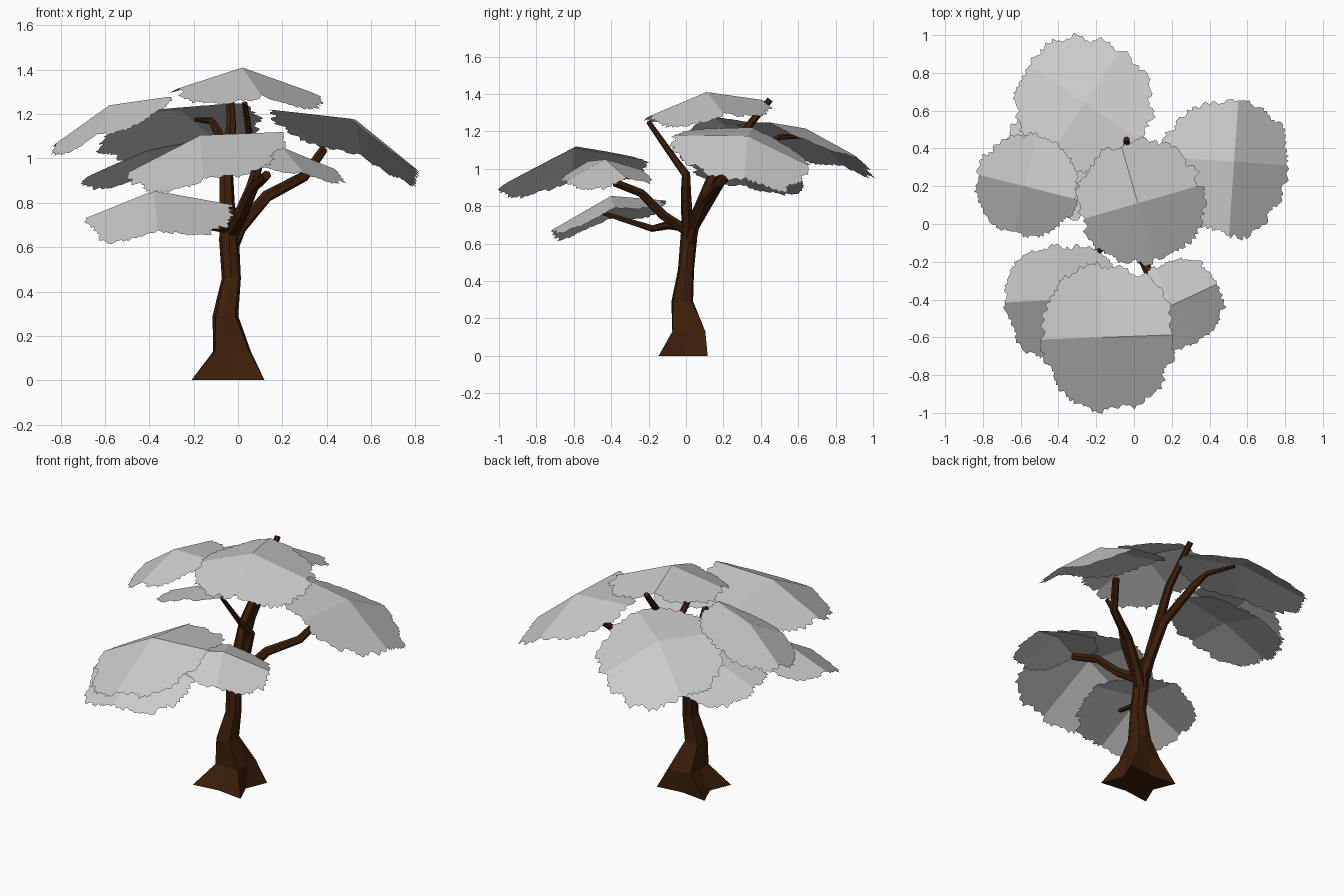
import bpy, bmesh, math, random
from mathutils import Vector

if "Cube" in bpy.data.objects:
    bpy.data.objects.remove(bpy.data.objects["Cube"])

random.seed(4)


def material(name, rgb):
    m = bpy.data.materials.new(name)
    m.diffuse_color = (*rgb, 1)
    m.use_nodes = True
    m.node_tree.nodes["Principled BSDF"].inputs["Base Color"].default_value = m.diffuse_color
    return m


BARK = material("dark brown bark", (0.047, 0.013, 0.003))
LEAF = material("pale grey foliage", (0.59, 0.59, 0.59))


def finish(name, bm, mat):
    me = bpy.data.meshes.new(name)
    bm.to_mesh(me)
    bm.free()
    me.materials.append(mat)
    ob = bpy.data.objects.new(name, me)
    bpy.context.collection.objects.link(ob)


def loft(name, rings):
    """Skin a list of closed rings and cap both ends."""
    bm = bmesh.new()
    loops = [[bm.verts.new(p) for p in ring] for ring in rings]
    n = len(loops[0])
    for a, b in zip(loops, loops[1:]):
        for i in range(n):
            j = (i + 1) % n
            bm.faces.new((a[i], a[j], b[j], b[i]))
    bm.faces.new(loops[0][::-1])
    bm.faces.new(loops[-1])
    bmesh.ops.recalc_face_normals(bm, faces=bm.faces)
    finish(name, bm, BARK)


# Trunk: eight sides, flaring into four pointed roots
# (centre x, centre y, z, root radius x, root radius y, radius between roots)
trunk = [(-0.045, -0.015, 0.0, 0.233, 0.185, 0.11), (-0.027, 0.015, 0.13, 0.11, 0.125, 0.085),
         (-0.057, -0.02, 0.29, 0.062, 0.07, 0.058), (-0.03, 0.0, 0.46, 0.045, 0.047, 0.043),
         (-0.04, 0.015, 0.63, 0.045, 0.045, 0.045), (-0.045, 0.02, 0.78, 0.036, 0.036, 0.036)]
loft("trunk", [[(x + (rm if i % 2 == 0 else rx) * math.cos(i * math.pi / 4),
                 y + (rm if i % 2 == 0 else ry) * math.sin(i * math.pi / 4), z)
                for i in range(8)] for x, y, z, rx, ry, rm in trunk])


# Branches: tapered six-sided tubes
def branch(name, pts, r0, r1, sides=6):
    pts = [Vector(p) for p in pts]
    rings = []
    for k, p in enumerate(pts):
        d = (pts[min(k + 1, len(pts) - 1)] - pts[max(k - 1, 0)]).normalized()
        u = d.cross(Vector((0.31, -0.95, 0.05))).normalized()
        v = d.cross(u)
        r = r0 + (r1 - r0) * k / (len(pts) - 1)
        rings.append([p + r * (u * math.cos(2 * math.pi * i / sides) +
                               v * math.sin(2 * math.pi * i / sides))
                      for i in range(sides)])
    loft(name, rings)


branch("right_branch", [(-0.03, 0.02, 0.60), (0.01, 0.04, 0.69), (0.13, 0.1, 0.83),
                        (0.3, 0.18, 0.92), (0.385, 0.3, 1.04)], 0.034, 0.02)
branch("back_branch", [(-0.04, 0.03, 0.68), (-0.05, 0.2, 0.96), (-0.09, 0.43, 1.12),
                       (-0.12, 0.5, 1.17), (-0.19, 0.66, 1.175)], 0.034, 0.01)
branch("top_front_branch", [(-0.03, 0.01, 0.65), (0.06, 0.0, 0.86), (0.09, 0.0, 0.97),
                            (0.06, -0.06, 1.05), (0.03, -0.2, 1.25)], 0.034, 0.013)
branch("top_back_branch", [(-0.05, 0.03, 0.68), (-0.055, 0.14, 0.95), (-0.03, 0.27, 1.15),
                           (-0.04, 0.45, 1.37)], 0.036, 0.017)
branch("front_right_branch", [(-0.03, 0.0, 0.67), (0.02, -0.12, 0.75),
                              (0.07, -0.24, 0.87), (0.13, -0.38, 0.925)], 0.03, 0.022)
branch("front_left_branch", [(-0.03, 0.01, 0.69), (-0.13, -0.09, 0.70), (-0.23, -0.18, 0.68),
                             (-0.3, -0.48, 0.775)], 0.03, 0.012)


# Canopies: ragged sheets folded along two crossing creases
def canopy(name, centre, rot, ext, edge_z):
    """ext and edge_z are given for the local +x, +y, -x, -y crease ends."""
    cx, cy, cz = centre
    cr, sr = math.cos(math.radians(rot)), math.sin(math.radians(rot))
    n = 160
    bm = bmesh.new()
    mid = bm.verts.new(centre)
    rim = []
    lobe = 0.0
    for i in range(n):
        t = 2 * math.pi * i / n
        if i % 5 == 0:
            lobe = random.uniform(-0.06, 0.035)
        c, s = math.cos(t), math.sin(t)
        k = (abs(c) ** 2.2 + abs(s) ** 2.2) ** (-1 / 2.2)
        k *= 0.99 + lobe + random.uniform(-0.035, 0.035)
        c, s = c * k, s * k
        a = 0 if c >= 0 else 2
        b = 1 if s >= 0 else 3
        u, v = c * ext[a], s * ext[b]
        z = cz + abs(c) * (edge_z[a] - cz) + abs(s) * (edge_z[b] - cz)
        rim.append(bm.verts.new((cx + u * cr - v * sr, cy + u * sr + v * cr, z)))
    for i in range(n):
        bm.faces.new((mid, rim[i], rim[(i + 1) % n]))
    # Merge each quadrant into one flat facet
    flat = [e for e in bm.edges if mid in e.verts and
            rim.index(e.other_vert(mid)) % (n // 4)]
    bmesh.ops.dissolve_edges(bm, edges=flat, use_verts=False)
    bmesh.ops.triangulate(bm, faces=bm.faces)
    finish(name, bm, LEAF)


canopy("top_canopy", (0.02, 0.11, 1.41), 16, (0.35, 0.33, 0.32, 0.32), (1.29, 1.365, 1.31, 1.28))
canopy("back_canopy", (-0.26, 0.64, 1.215), 56, (0.34, 0.37, 0.35, 0.37), (1.06, 1.01, 1.21, 1.25))
canopy("right_canopy", (0.53, 0.33, 1.175), -4, (0.29, 0.32, 0.39, 0.4), (0.94, 1.02, 1.22, 1.18))
canopy("left_canopy", (-0.58, 0.2, 1.24), -14, (0.29, 0.28, 0.26, 0.26), (1.28, 1.21, 1.06, 1.10))
canopy("lower_left_canopy", (-0.4, 0.32, 1.03), 0, (0.31, 0.31, 0.31, 0.3), (1.09, 0.93, 0.90, 1.04))
canopy("front_canopy", (-0.17, -0.6, 1.105), 2, (0.39, 0.39, 0.32, 0.39), (1.12, 1.04, 0.94, 0.905))
canopy("front_left_canopy", (-0.38, -0.4, 0.855), 3, (0.36, 0.29, 0.31, 0.33), (0.79, 0.83, 0.73, 0.665))
canopy("front_right_canopy", (0.2, -0.43, 1.05), 25, (0.28, 0.23, 0.22, 0.23), (0.945, 0.99, 1.04, 0.935))
